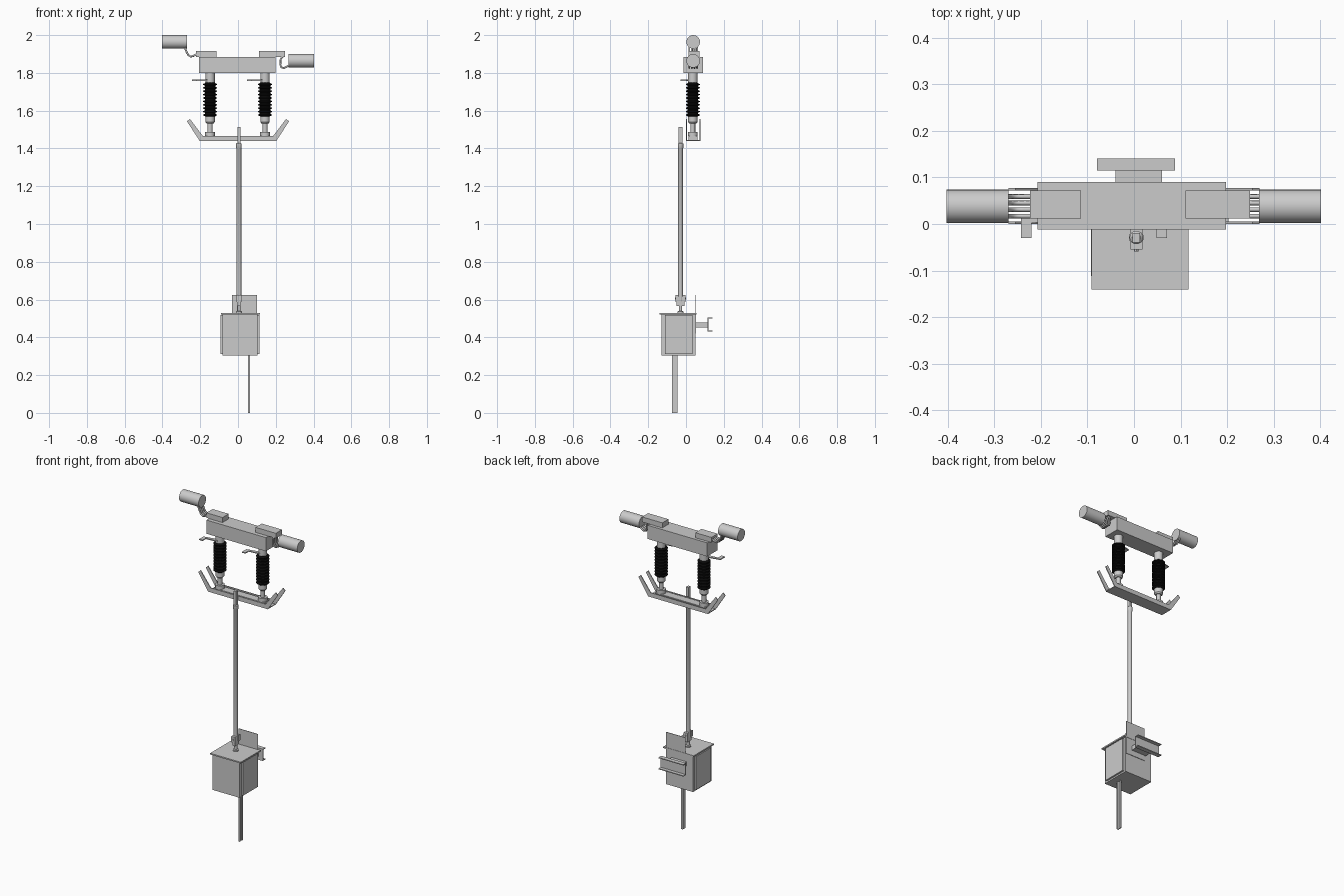
import bpy, math
from mathutils import Vector

if "Cube" in bpy.data.objects:
    bpy.data.objects.remove(bpy.data.objects["Cube"])

black = bpy.data.materials.new("black_insulation")
black.diffuse_color = (0.004, 0.004, 0.004, 1)
black.use_nodes = True
black.node_tree.nodes["Principled BSDF"].inputs["Base Color"].default_value = black.diffuse_color


def mesh(name, verts, faces, smooth=False):
    me = bpy.data.meshes.new(name)
    me.from_pydata(verts, [], faces)
    ob = bpy.data.objects.new(name, me)
    bpy.context.collection.objects.link(ob)
    if smooth:
        bpy.ops.object.select_all(action='DESELECT')
        bpy.context.view_layer.objects.active = ob
        ob.select_set(True)
        bpy.ops.object.shade_smooth_by_angle(angle=math.radians(35))
    return ob


def prism(name, profile, lo, hi, axis):
    """Extrude a 2D profile (two remaining axes in order) along an axis."""
    def put(p, d):
        c = list(p)
        c.insert(axis, d)
        return c
    n = len(profile)
    verts = [put(p, lo) for p in profile] + [put(p, hi) for p in profile]
    faces = [[i, (i + 1) % n, n + (i + 1) % n, n + i] for i in range(n)]
    faces += [list(range(n))[::-1], list(range(n, 2 * n))]
    area = sum(profile[i][0] * profile[(i + 1) % n][1] - profile[(i + 1) % n][0] * profile[i][1] for i in range(n))
    if (area > 0) == (axis == 1):
        faces = [f[::-1] for f in faces]
    return mesh(name, verts, faces)


def box(name, x, y, z):
    return prism(name, [(x[0], y[0]), (x[1], y[0]), (x[1], y[1]), (x[0], y[1])], z[0], z[1], 2)


def lathe(name, profile, x, y, n=24):
    """Revolve (radius, z) pairs, bottom to top, about a vertical axis."""
    verts, faces = [], []
    for r, z in profile:
        verts += [(x + r * math.cos(2 * math.pi * i / n), y + r * math.sin(2 * math.pi * i / n), z) for i in range(n)]
    for k in range(len(profile) - 1):
        for i in range(n):
            j = (i + 1) % n
            faces.append([k * n + i, k * n + j, k * n + n + j, k * n + n + i])
    faces += [list(range(n))[::-1], list(range(len(verts) - n, len(verts)))]
    return mesh(name, verts, faces, True)


def cyl_along(name, center, radius, length, axis, n=24):
    a = 2 * math.pi / n
    prof = [(radius * math.cos(a * i), radius * math.sin(a * i)) for i in range(n)]
    others = [c for k, c in enumerate(center) if k != axis]
    prof = [(p[0] + others[0], p[1] + others[1]) for p in prof]
    ob = prism(name, prof, center[axis] - length / 2, center[axis] + length / 2, axis)
    bpy.ops.object.select_all(action='DESELECT')
    bpy.context.view_layer.objects.active = ob
    ob.select_set(True)
    bpy.ops.object.shade_smooth_by_angle(angle=math.radians(35))
    return ob


def tube(name, pts, radius):
    cu = bpy.data.curves.new(name, 'CURVE')
    cu.dimensions = '3D'
    cu.bevel_depth = radius
    cu.bevel_resolution = 2
    cu.use_fill_caps = True
    s = cu.splines.new('POLY')
    s.points.add(len(pts) - 1)
    for p, q in zip(s.points, pts):
        p.co = (*q, 1)
    ob = bpy.data.objects.new(name, cu)
    bpy.context.collection.objects.link(ob)
    return ob


YC = 0.038

# Upper beam and its terminal pads
box("upper_beam", (-0.207, 0.198), (-0.012, 0.09), (1.80, 1.884))
box("terminal_pad_left", (-0.223, -0.114), (0.012, 0.072), (1.884, 1.915))
box("terminal_pad_right", (0.111, 0.249), (0.012, 0.072), (1.884, 1.915))

# Terminal cylinders and flexible strands
cyl_along("terminal_left", (-0.336, YC, 1.964), 0.036, 0.133, 0)
cyl_along("terminal_right", (0.335, YC, 1.864), 0.036, 0.133, 0)
left_path = [(-0.282, 1.935), (-0.274, 1.915), (-0.264, 1.895), (-0.25, 1.886), (-0.236, 1.89), (-0.215, 1.902)]
right_path = [(0.24, 1.89), (0.226, 1.875), (0.224, 1.845), (0.23, 1.829), (0.245, 1.826), (0.275, 1.842)]
for side, path in (("left", left_path), ("right", right_path)):
    for i in range(4):
        y = YC + (i - 1.5) * 0.014
        tube(f"strand_{side}_{i}", [(x, y, z) for x, z in path], 0.005)

# Insulator columns with fittings and small actuating levers
for side, x in (("left", -0.148), ("right", 0.143)):
    prof = [(0.026, 1.568)]
    pitch = 0.18 / 10
    for i in range(10):
        z = 1.568 + i * pitch
        prof += [(0.028, z + 0.003), (0.037, z + 0.007), (0.037, z + 0.011), (0.028, z + 0.015)]
    prof += [(0.026, 1.748)]
    ob = lathe(f"insulator_{side}", prof, x, YC - 0.002, 24)
    ob.data.materials.append(black)
    lathe(f"insulator_cap_{side}", [(0.025, 1.746), (0.025, 1.80)], x, YC - 0.002)
    lathe(f"insulator_foot_{side}", [(0.026, 1.493 - 0.028), (0.026, 1.488), (0.013, 1.488), (0.013, 1.532),
                                     (0.019, 1.532), (0.025, 1.54), (0.025, 1.57)], x, YC - 0.002)
    prism(f"lever_{side}", [(x, 0.008), (x, 0.032), (x - 0.095, 0.012), (x - 0.095, -0.03),
                            (x - 0.072, -0.03), (x - 0.072, 0.002)], 1.758, 1.764, 2)

# Support channel with bent side horns
half = [(0.203, 1.44), (0.27, 1.543), (0.255, 1.557), (0.187, 1.467)]
outline = half + [(-x, z) for x, z in reversed(half)]
for side, y in (("front", 0.0), ("back", 0.072)):
    prism(f"channel_web_{side}", outline, y, y + 0.005, 1)
box("channel_floor", (-0.203, 0.203), (0.0, 0.077), (1.44, 1.445))
box("channel_seat", (-0.175, 0.17), (0.012, 0.06), (1.445, 1.466))

# Drive rod with end fittings
RX, RY = 0.005, -0.029
lathe("drive_rod", [(0.0125, 0.59), (0.0125, 1.40), (0.0145, 1.403), (0.0145, 1.425), (0.009, 1.43)], RX, RY, 20)
box("rod_top_tang", (RX - 0.008, RX + 0.008), (RY - 0.011, RY + 0.01), (1.42, 1.513))
lathe("gearbox_shaft", [(0.016, 0.527), (0.016, 0.537), (0.009, 0.54), (0.009, 0.60)], RX, RY, 16)
for s in (-1, 1):
    box(f"clamp_jaw_{s}", (RX - 0.013, RX + 0.013), (RY + s * 0.018 - 0.008, RY + s * 0.018 + 0.008), (0.587, 0.623))
box("clamp_core", (RX - 0.009, RX + 0.009), (RY - 0.02, RY + 0.02), (0.565, 0.615))
cyl_along("clamp_bolt", (RX, RY, 0.605), 0.005, 0.06, 1, 8)

# Drive cabinet with lid, side doors and back plate
box("cabinet", (-0.083, 0.102), (-0.13, 0.05), (0.303, 0.524))
box("cabinet_lid", (-0.091, 0.117), (-0.141, 0.055), (0.522, 0.53))
for side, x in (("left", (-0.092, -0.083)), ("right", (0.102, 0.113))):
    box(f"cabinet_door_{side}", x, (-0.112, 0.035), (0.312, 0.517))
box("back_plate", (-0.033, 0.1), (0.05, 0.053), (0.42, 0.625))

# Rear mounting arm and channel rail
box("mount_arm", (-0.04, 0.06), (0.05, 0.118), (0.453, 0.479))
prism("mount_rail", [(0.115, 0.432), (0.141, 0.432), (0.141, 0.437), (0.12, 0.437), (0.12, 0.5),
                     (0.141, 0.5), (0.141, 0.505), (0.115, 0.505)], -0.08, 0.088, 0)

# Lower strip leg, shaped as a shallow channel
prism("lower_leg", [(0.053, -0.073), (0.064, -0.073), (0.064, -0.068), (0.058, -0.068),
                    (0.058, -0.05), (0.064, -0.05), (0.064, -0.045), (0.053, -0.045)], 0.0, 0.304, 2)
